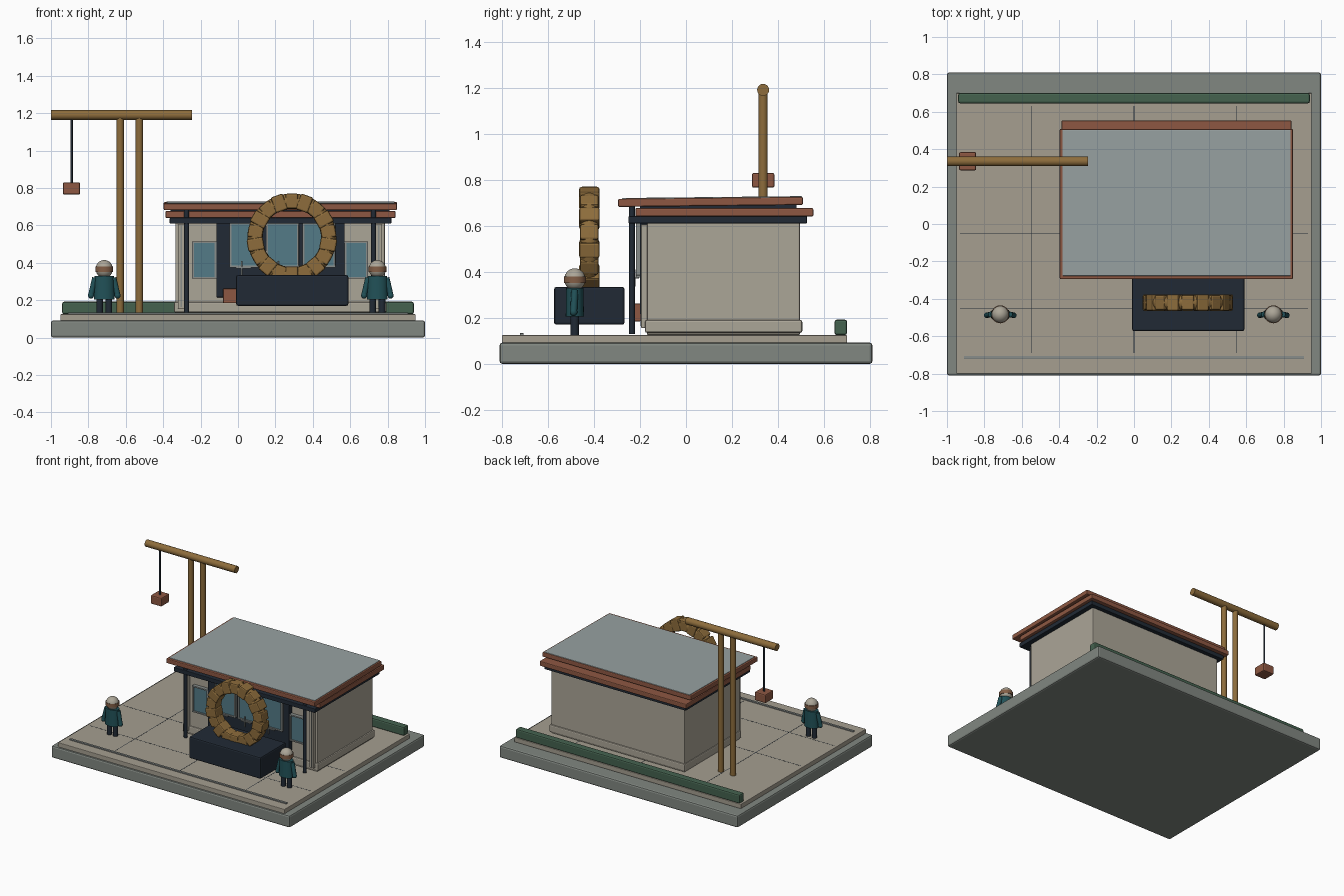
import bpy, math
from mathutils import Matrix, Vector

if "Cube" in bpy.data.objects:
    bpy.data.objects.remove(bpy.data.objects["Cube"])


def mat(name, r, g, b):
    m = bpy.data.materials.new(name)
    m.diffuse_color = [(c / 255) ** 2.2 for c in (r, g, b)] + [1]
    m.use_nodes = True
    m.node_tree.nodes["Principled BSDF"].inputs["Base Color"].default_value = m.diffuse_color
    return m


STONE = mat("stone", 128, 134, 128)
PAVING = mat("paving", 164, 157, 143)
WALL = mat("wall", 170, 164, 150)
DARK = mat("dark_metal", 38, 46, 56)
COPPER = mat("copper", 140, 88, 68)
ROOF = mat("roof_sheet", 150, 160, 160)
GLASS = mat("glass", 84, 122, 134)
WOOD = mat("wood", 140, 108, 62)
GREEN = mat("hedge", 70, 98, 80)
TEAL = mat("teal_cloth", 38, 82, 88)
SKIN = mat("skin", 130, 95, 72)
FRAME = mat("frame", 135, 140, 138)


def finish(o, name, m, bevel=0.0):
    o.name = name
    o.data.materials.append(m)
    if bevel:
        b = o.modifiers.new("bevel", 'BEVEL')
        b.width, b.segments = bevel, 2
    return o


def box(name, x0, x1, y0, y1, z0, z1, m, bevel=0.004):
    bpy.ops.mesh.primitive_cube_add(size=1)
    o = bpy.context.object
    o.data.transform(Matrix.Diagonal((x1 - x0, y1 - y0, z1 - z0, 1)))
    o.location = ((x0 + x1) / 2, (y0 + y1) / 2, (z0 + z1) / 2)
    return finish(o, name, m, bevel)


def rod(name, a, b, r, m, r2=None, sides=20):
    a, b = Vector(a), Vector(b)
    bpy.ops.mesh.primitive_cone_add(vertices=sides, radius1=r, radius2=r if r2 is None else r2,
                                    depth=(b - a).length, location=(a + b) / 2)
    o = bpy.context.object
    o.rotation_euler = (b - a).to_track_quat('Z', 'Y').to_euler()
    bpy.ops.object.shade_smooth_by_angle(angle=math.radians(40))
    return finish(o, name, m)


def ball(name, loc, scale, m):
    bpy.ops.mesh.primitive_uv_sphere_add(segments=24, ring_count=14, radius=1, location=loc)
    o = bpy.context.object
    o.data.transform(Matrix.Diagonal((*scale, 1)))
    bpy.ops.object.shade_smooth_by_angle(angle=math.radians(60))
    return finish(o, name, m)


# Ground slab, paving, kerb line and hedge
box("base_slab", -1, 1, -0.81, 0.81, 0, 0.092, STONE, 0.012)
box("paving", -0.95, 0.95, -0.80, 0.70, 0.09, 0.125, PAVING, 0.004)
box("kerb_strip", -0.91, 0.91, -0.722, -0.705, 0.12, 0.133, FRAME, 0.002)
box("hedge", -0.94, 0.94, 0.645, 0.70, 0.125, 0.192, GREEN, 0.01)
for x in (-0.55, 0, 0.55):
    box("paving_joint", x - 0.002, x + 0.002, -0.69, 0.63, 0.12, 0.1255, DARK, 0)
for y in (-0.45, -0.05):
    box("paving_joint", -0.93, 0.93, y - 0.002, y + 0.002, 0.12, 0.1255, DARK, 0)

# Pavilion body
box("plinth", -0.342, 0.795, -0.178, 0.505, 0.135, 0.19, WALL, 0.008)
box("walls", -0.335, 0.785, -0.17, 0.495, 0.125, 0.62, WALL, 0.006)
for x in (-0.303, 0.753):
    box("corner_pilaster", x - 0.018, x + 0.018, -0.195, -0.165, 0.155, 0.605, WALL)
    box("pilaster_groove", x - 0.004, x + 0.004, -0.198, -0.19, 0.165, 0.6, FRAME, 0)

# Roof layers
box("eave_band", -0.365, 0.82, -0.25, 0.525, 0.61, 0.642, DARK)
box("lower_fascia", -0.388, 0.842, -0.22, 0.553, 0.64, 0.677, COPPER, 0.006)
box("roof_core", -0.36, 0.81, -0.2, 0.48, 0.67, 0.70, DARK, 0)
tilt = math.radians(0.6)
upper = box("upper_fascia", -0.397, 0.85, -0.295, 0.508, 0.686, 0.721, COPPER, 0.006)
upper.rotation_euler.x = tilt
sheet = box("roof_sheet", -0.382, 0.838, -0.277, 0.503, 0.705, 0.7245, ROOF, 0.002)
sheet.rotation_euler.x = tilt
for x in (-0.275, 0.725):
    rod("porch_post", (x, -0.235, 0.13), (x, -0.235, 0.685), 0.013, DARK)


# Shopfront: dark panel, glazed doors and side windows
def window(name, x0, x1, z0, z1, y):
    box(name + "_glass", x0, x1, y, y + 0.03, z0, z1, GLASS, 0)
    for z in (z0, z1):
        box(name + "_rail", x0 - 0.006, x1 + 0.006, y - 0.008, y + 0.02, z - 0.005, z + 0.005, FRAME, 0.001)
    for x in (x0, x1):
        box(name + "_stile", x - 0.005, x + 0.005, y - 0.008, y + 0.02, z0, z1, FRAME, 0.001)


box("shopfront_panel", -0.115, 0.57, -0.20, -0.165, 0.32, 0.625, DARK)
box("shopfront_base", -0.115, 0.57, -0.20, -0.165, 0.215, 0.33, DARK)
for x in (-0.04, 0.155, 0.35):
    window("door", x, x + 0.165, 0.38, 0.61, -0.21)
    rod("door_handle", (x + 0.06, -0.225, 0.335), (x + 0.06, -0.225, 0.41), 0.005, FRAME, sides=10)
    box("handle_bar", x + 0.03, x + 0.11, -0.226, -0.205, 0.37, 0.378, FRAME, 0)
window("left_window", -0.24, -0.12, 0.32, 0.51, -0.19)
window("right_window", 0.575, 0.69, 0.32, 0.51, -0.19)
box("notice_panel", -0.08, 0.02, -0.225, -0.195, 0.185, 0.262, COPPER)

# Ring sculpture on its pedestal
box("pedestal", -0.01, 0.59, -0.573, -0.267, 0.17, 0.334, DARK, 0.01)
centre, radius, count = Vector((0.288, -0.42, 0.533)), 0.197, 18
bpy.ops.mesh.primitive_torus_add(location=centre, rotation=(math.pi / 2, 0, 0), major_radius=radius,
                                 minor_radius=0.041, major_segments=48, minor_segments=14)
bpy.ops.object.shade_smooth_by_angle(angle=math.radians(60))
finish(bpy.context.object, "ring_core", WOOD)
for i in range(count):
    a = 2 * math.pi * i / count
    s = 0.044 if i % 2 else 0.040
    c = centre + Vector((math.sin(a), 0, math.cos(a))) * radius
    o = box("ring_block", -0.034, 0.034, -s, s, -s, s, WOOD, 0.009)
    o.location = c
    o.rotation_euler.y = a

# Two standing figures
for x in (-0.715, 0.745):
    y = -0.483
    for s in (-1, 1):
        rod("figure_leg", (x + s * 0.025, y, 0.125), (x + s * 0.025, y, 0.22), 0.018, DARK, sides=14)
        rod("figure_arm", (x + s * 0.072, y - 0.005, 0.225), (x + s * 0.05, y, 0.32), 0.015, TEAL, sides=14)
        ball("figure_hand", (x + s * 0.071, y - 0.005, 0.226), (0.016, 0.016, 0.018), TEAL)
    torso = rod("figure_torso", (x, y, 0.205), (x, y, 0.33), 0.055, TEAL, 0.052, sides=24)
    torso.scale.y = 0.72
    ball("figure_head", (x, y, 0.367), (0.046, 0.046, 0.048), WALL)
    rod("figure_face_band", (x, y, 0.352), (x, y, 0.379), 0.048, SKIN, sides=24)

# Timber hoist with hanging block
for x in (-0.63, -0.528):
    rod("hoist_post", (x, 0.335, 0.12), (x, 0.335, 1.18), 0.02, WOOD)
rod("hoist_beam", (-1, 0.335, 1.19), (-0.245, 0.335, 1.19), 0.026, WOOD)
rod("hoist_rope", (-0.89, 0.335, 0.82), (-0.89, 0.335, 1.18), 0.007, DARK, sides=10)
box("hanging_block", -0.936, -0.844, 0.287, 0.384, 0.765, 0.83, COPPER, 0.008)
